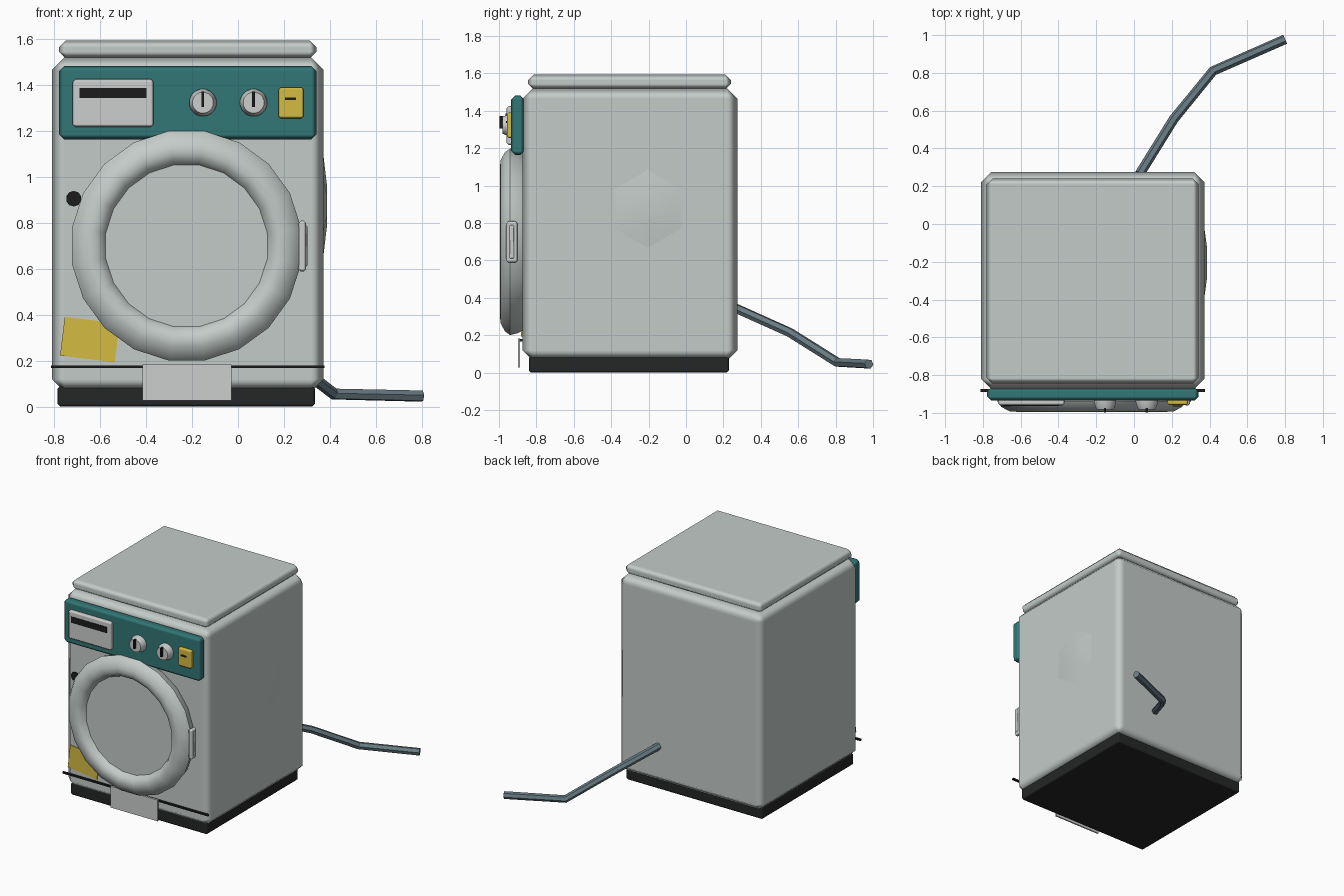
import bpy, bmesh, math
from mathutils import Matrix

if "Cube" in bpy.data.objects:
    bpy.data.objects.remove(bpy.data.objects["Cube"])


def mat(name, r, g, b):
    m = bpy.data.materials.new(name)
    m.diffuse_color = (r, g, b, 1)
    m.use_nodes = True
    m.node_tree.nodes["Principled BSDF"].inputs["Base Color"].default_value = m.diffuse_color
    return m


ENAMEL = mat("grey enamel", 0.55, 0.60, 0.58)
PLASTIC = mat("pale plastic", 0.60, 0.62, 0.61)
TEAL = mat("teal", 0.032, 0.18, 0.18)
YELLOW = mat("yellow", 0.66, 0.50, 0.055)
BLACK = mat("black", 0.012, 0.012, 0.012)
BASE = mat("dark base", 0.018, 0.019, 0.019)
HOSE = mat("slate hose", 0.14, 0.20, 0.23)


def add(name, bm, m, smooth=None):
    bmesh.ops.recalc_face_normals(bm, faces=bm.faces)
    me = bpy.data.meshes.new(name)
    bm.to_mesh(me)
    bm.free()
    me.materials.append(m)
    ob = bpy.data.objects.new(name, me)
    bpy.context.scene.collection.objects.link(ob)
    if smooth:
        bpy.ops.object.select_all(action='DESELECT')
        ob.select_set(True)
        bpy.context.view_layer.objects.active = ob
        bpy.ops.object.shade_smooth_by_angle(angle=math.radians(smooth))
    return ob


def box(name, x, y, z, m, bevel=0, tilt=0):
    """Box from (min, max) ranges, optionally chamfered and tilted about y."""
    bm = bmesh.new()
    bmesh.ops.create_cube(bm, size=1)
    c = [(a + b) / 2 for a, b in (x, y, z)]
    s = [b - a for a, b in (x, y, z)]
    bm.transform(Matrix.Translation(c) @ Matrix.Rotation(tilt, 4, 'Y') @ Matrix.Diagonal((*s, 1)))
    ob = add(name, bm, m, 100 if bevel else None)
    if bevel:
        b = ob.modifiers.new("chamfer", 'BEVEL')
        b.width = bevel
        b.segments = 1
        b.limit_method = 'ANGLE'
        b.harden_normals = True
    return ob


def lathe(name, profile, n, cx, cz, m, smooth=40):
    """Turn (radius, y) points around an axis parallel to y; end caps closed."""
    bm = bmesh.new()
    rings = []
    for r, y in profile:
        rings.append([bm.verts.new((cx + r * math.cos((i + .5) * math.tau / n), y,
                                    cz + r * math.sin((i + .5) * math.tau / n))) for i in range(n)])
    for a, b in zip(rings, rings[1:]):
        for i in range(n):
            j = (i + 1) % n
            bm.faces.new((a[i], a[j], b[j], b[i]))
    bm.faces.new(rings[0])
    bm.faces.new(rings[-1])
    return add(name, bm, m, smooth)


# cabinet, lid and plinth
box("cabinet", (-0.81, 0.373), (-0.875, 0.275), (0.065, 1.52), ENAMEL, 0.055)
box("lid", (-0.78, 0.342), (-0.845, 0.24), (1.515, 1.593), ENAMEL, 0.03)
box("plinth", (-0.785, 0.335), (-0.84, 0.23), (0.0, 0.09), BASE, 0.012)

# control panel with drawer, knobs and button
box("control_panel", (-0.778, 0.342), (-0.935, -0.865), (1.163, 1.482), TEAL, 0.022)
box("detergent_drawer", (-0.72, -0.367), (-0.96, -0.92), (1.217, 1.425), PLASTIC, 0.012)
box("drawer_slot", (-0.69, -0.398), (-0.964, -0.955), (1.343, 1.387), BLACK)
for i, kx in enumerate((-0.153, 0.068)):
    lathe(f"knob_{i + 1}", [(0.06, -0.925), (0.06, -0.945), (0.046, -0.982)], 16, kx, 1.323, PLASTIC)
    box(f"knob_pointer_{i + 1}", (kx - 0.006, kx + 0.006), (-0.998, -0.975), (1.305, 1.372), BLACK)
box("power_button", (0.176, 0.286), (-0.958, -0.92), (1.255, 1.39), YELLOW, 0.01)
box("button_mark", (0.205, 0.252), (-0.962, -0.955), (1.334, 1.346), BLACK)

# door ring, recessed glass and handle
lathe("door_ring", [(0.475, -0.865), (0.495, -0.90), (0.505, -0.94), (0.485, -0.968),
                    (0.44, -0.992), (0.405, -0.994), (0.372, -0.978), (0.355, -0.945)],
      20, -0.224, 0.70, ENAMEL)
lathe("door_glass", [(0.362, -0.93), (0.362, -0.947)], 20, -0.224, 0.70, ENAMEL)
box("door_handle", (0.262, 0.297), (-0.962, -0.90), (0.588, 0.81), PLASTIC, 0.012)
box("handle_grip", (0.27, 0.302), (-0.945, -0.918), (0.61, 0.79), PLASTIC, 0.006)

# front details: hole, note, seam strip, flap, patch
lathe("drain_hole", [(0.034, -0.87), (0.034, -0.882)], 10, -0.715, 0.905, BLACK)
box("sticky_note", (-0.765, -0.525), (-0.881, -0.874), (0.207, 0.377), YELLOW, 0, math.radians(7))
box("seam_strip", (-0.813, 0.376), (-0.889, -0.873), (0.168, 0.18), BLACK)
box("filter_flap", (-0.415, -0.028), (-0.897, -0.887), (0.027, 0.184), PLASTIC)
box("patch_plate", (-0.497, -0.25), (-0.880, -0.872), (0.95, 1.146), ENAMEL)

# shallow dent bulge on the right side
bm = bmesh.new()
bmesh.ops.create_cone(bm, cap_ends=True, segments=6, radius1=0.225, radius2=0.09, depth=0.016)
bm.transform(Matrix.Translation((0.379, -0.205, 0.875)) @ Matrix.Rotation(math.pi / 2, 4, 'Y')
             @ Matrix.Rotation(math.radians(90), 4, 'Z') @ Matrix.Rotation(math.radians(30), 4, 'Z')
             @ Matrix.Rotation(math.radians(0), 4, 'Z'))
# turn so one corner points straight up
top = max((v for v in bm.verts), key=lambda v: v.co.z)
off = math.atan2(top.co.y + 0.205, top.co.z - 0.875)
bmesh.ops.rotate(bm, verts=bm.verts, cent=(0.379, -0.205, 0.875),
                 matrix=Matrix.Rotation(off, 3, 'X'))
add("side_dent", bm, ENAMEL, 30)

# drain hose lying behind the cabinet
cu = bpy.data.curves.new("drain_hose", 'CURVE')
cu.dimensions = '3D'
cu.bevel_depth = 0.026
cu.bevel_resolution = 1
cu.use_fill_caps = True
sp = cu.splines.new('POLY')
path = [(0.03, 0.265, 0.345), (0.21, 0.555, 0.215), (0.418, 0.81, 0.055), (0.80, 0.978, 0.046)]
sp.points.add(len(path) - 1)
for p, co in zip(sp.points, path):
    p.co = (*co, 1)
cu.materials.append(HOSE)
hose = bpy.data.objects.new("drain_hose", cu)
bpy.context.scene.collection.objects.link(hose)
bpy.ops.object.select_all(action='DESELECT')
hose.select_set(True)
bpy.context.view_layer.objects.active = hose
bpy.ops.object.convert(target='MESH')
bpy.ops.object.shade_flat()
